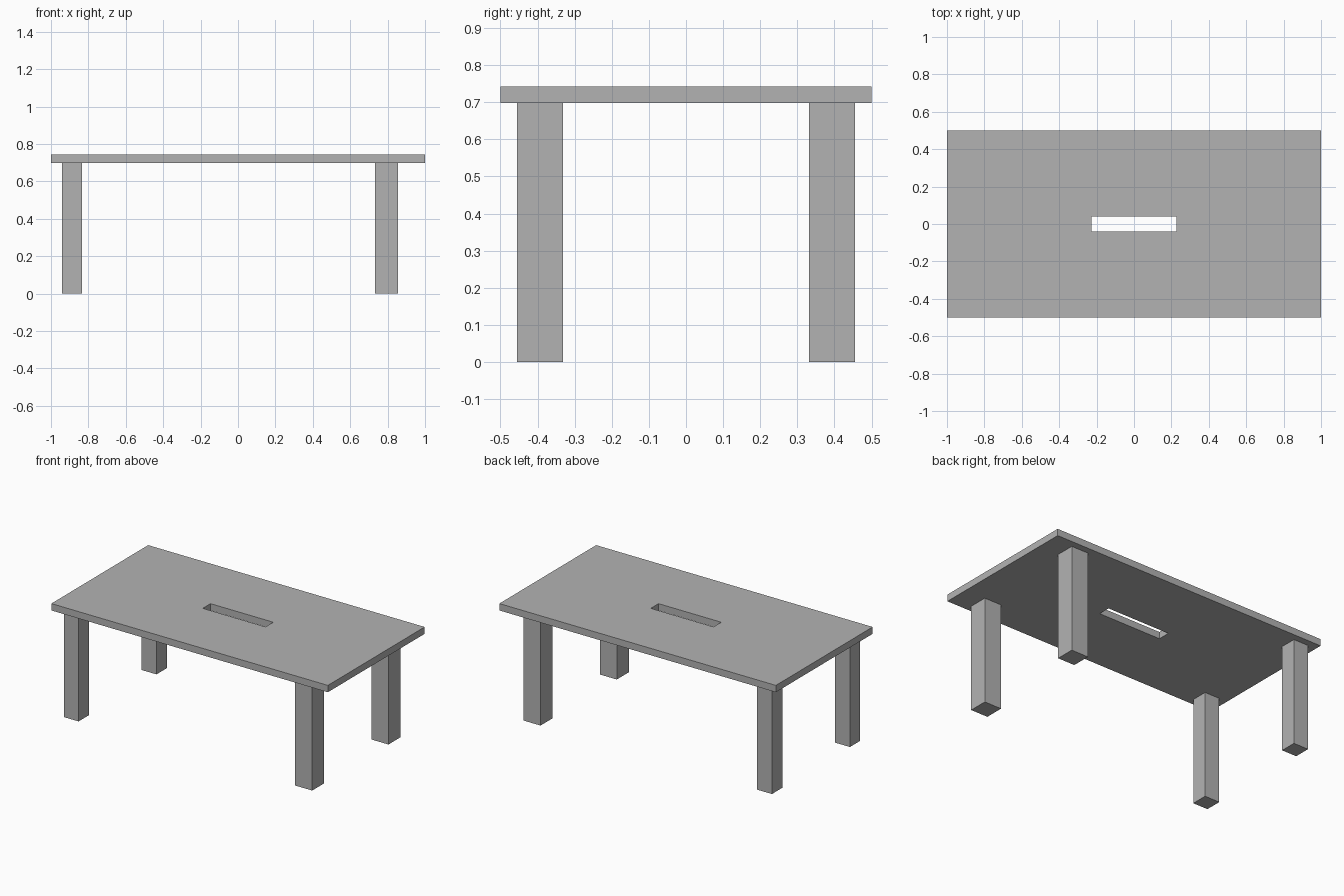
import bpy
import bmesh

cube = bpy.data.objects.get("Cube")
if cube:
    bpy.data.objects.remove(cube, do_unlink=True)

# Single flat grey
grey = bpy.data.materials.new("grey")
grey.use_nodes = True
color = (0.45, 0.45, 0.45, 1)
grey.diffuse_color = color
grey.node_tree.nodes["Principled BSDF"].inputs["Base Color"].default_value = color

UNDERSIDE = 0.698
TOP = 0.743


def finish(name, bm):
    bmesh.ops.recalc_face_normals(bm, faces=bm.faces)
    mesh = bpy.data.meshes.new(name)
    bm.to_mesh(mesh)
    bm.free()
    mesh.materials.append(grey)
    obj = bpy.data.objects.new(name, mesh)
    bpy.context.collection.objects.link(obj)
    return obj


def rectangle(bm, half_x, half_y, z):
    corners = [(-1, -1), (1, -1), (1, 1), (-1, 1)]
    return [bm.verts.new((sx * half_x, sy * half_y, z)) for sx, sy in corners]


# Tabletop: a flat ring around the central slot, extruded to thickness
bm = bmesh.new()
outer = rectangle(bm, 1.0, 0.5, UNDERSIDE)
inner = rectangle(bm, 0.227, 0.04, UNDERSIDE)
for i in range(4):
    j = (i + 1) % 4
    bm.faces.new((outer[i], outer[j], inner[j], inner[i]))
ring = bmesh.ops.extrude_face_region(bm, geom=bm.faces[:], use_keep_orig=True)
raised = [g for g in ring["geom"] if isinstance(g, bmesh.types.BMVert)]
bmesh.ops.translate(bm, verts=raised, vec=(0, 0, TOP - UNDERSIDE))
finish("tabletop", bm)


def leg(name, x_range, y_range):
    bm = bmesh.new()
    bmesh.ops.create_cube(bm, size=1)
    for v in bm.verts:
        v.co = (x_range[v.co.x > 0], y_range[v.co.y > 0], UNDERSIDE if v.co.z > 0 else 0)
    finish(name, bm)


# Legs: the pair at +x is slightly thicker than the pair at -x
for side, x_range, near in (("right", (-0.941, -0.834), 0.349),
                            ("left", (0.733, 0.856), 0.332)):
    leg("front_" + side + "_leg", x_range, (-0.456, -near))
    leg("back_" + side + "_leg", x_range, (near, 0.456))
